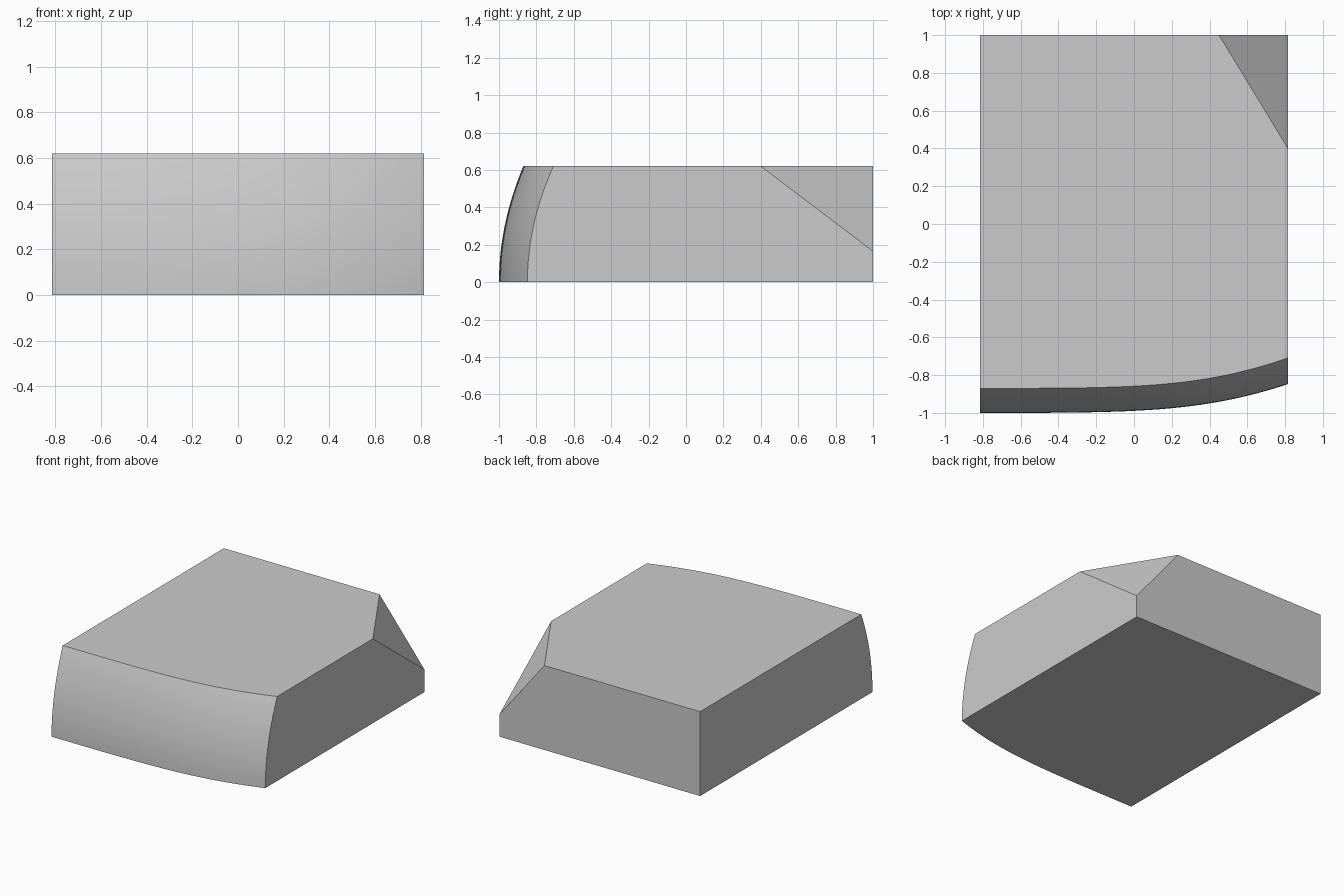
import bpy, bmesh
from mathutils import Vector

if "Cube" in bpy.data.objects:
    bpy.data.objects.remove(bpy.data.objects["Cube"])

W, H, NX, NZ = 0.815, 0.62, 32, 16


def front_point(i, j):
    """Point on the swept, backward-leaning front surface."""
    t, v = i / NX, j / NZ
    x = -W * (1 - t) ** 3 + 3 * 0.35 * (1 - t) * t * t + W * t ** 3
    y = -1 + 0.152 * t ** 3 + (0.13 + 0.009 * t ** 3) * v * v
    return x, y, H * v


bm = bmesh.new()

# Curved front
g = [[bm.verts.new(front_point(i, j)) for j in range(NZ + 1)] for i in range(NX + 1)]
for i in range(NX):
    for j in range(NZ):
        bm.faces.new((g[i][j], g[i + 1][j], g[i + 1][j + 1], g[i][j + 1]))

# Flat back, sides, top and bottom
bl, br, tr, tl = [bm.verts.new(p) for p in
                  ((-W, 1, 0), (W, 1, 0), (W, 1, H), (-W, 1, H))]
bm.faces.new((bl, br, tr, tl))
bm.faces.new(g[0] + [tl, bl])
bm.faces.new(g[-1] + [tr, br])
bm.faces.new([c[0] for c in g] + [br, bl])
bm.faces.new([c[-1] for c in g] + [tr, tl])
bmesh.ops.recalc_face_normals(bm, faces=bm.faces[:])

# Slanted cut across the back right top corner
a, b, c = Vector((0.45, 1, H)), Vector((W, 0.4, H)), Vector((W, 1, 0.165))
n = (b - a).cross(c - a)
if n.dot(tr.co - a) < 0:
    n.negate()
res = bmesh.ops.bisect_plane(bm, geom=bm.verts[:] + bm.edges[:] + bm.faces[:],
                             plane_co=a, plane_no=n, clear_outer=True)
cut = [e for e in res["geom_cut"] if isinstance(e, bmesh.types.BMEdge)]
bmesh.ops.contextual_create(bm, geom=cut)
bmesh.ops.recalc_face_normals(bm, faces=bm.faces[:])

mesh = bpy.data.meshes.new("curved_block")
bm.to_mesh(mesh)
bm.free()
block = bpy.data.objects.new("curved_block", mesh)
bpy.context.collection.objects.link(block)
bpy.context.view_layer.objects.active = block
block.select_set(True)
bpy.ops.object.shade_smooth_by_angle(angle=0.5)
